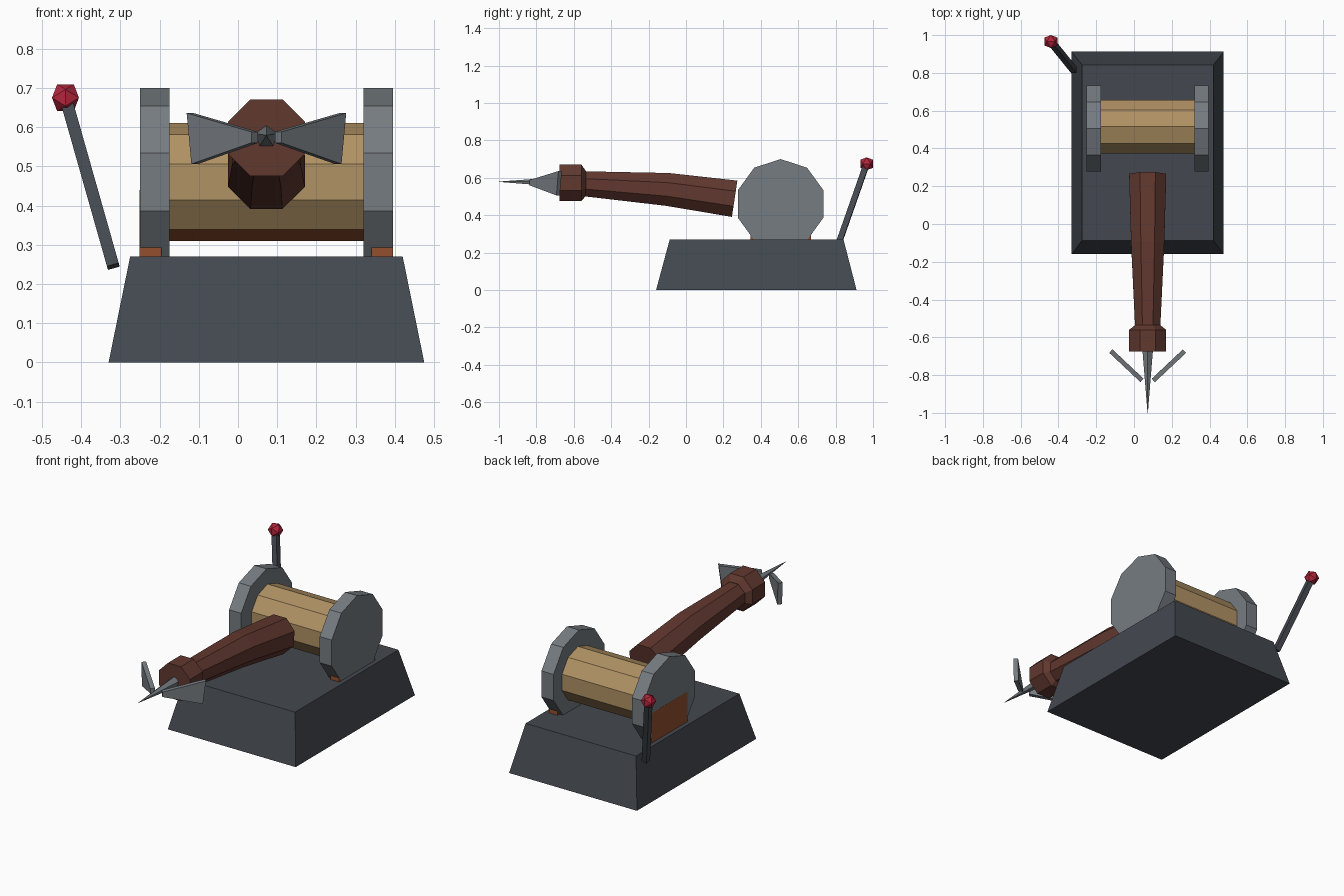
import bpy, bmesh, math
from mathutils import Vector, Matrix

if "Cube" in bpy.data.objects:
    bpy.data.objects.remove(bpy.data.objects["Cube"])


def srgb(r, g, b):
    return tuple(((c / 255 + 0.055) / 1.055) ** 2.4 for c in (r, g, b)) + (1,)


def material(name, *rgb):
    m = bpy.data.materials.new(name)
    m.diffuse_color = srgb(*rgb)
    m.use_nodes = True
    m.node_tree.nodes["Principled BSDF"].inputs["Base Color"].default_value = m.diffuse_color
    return m


IRON = material("dark iron", 68, 73, 80)
STEEL = material("grey steel", 118, 124, 129)
ROPE = material("tan rope", 176, 146, 100)
WOOD = material("red brown wood", 97, 56, 47)
RUST = material("rust", 148, 80, 46)
RED = material("red", 178, 38, 60)


def finish(name, bm, *mats):
    bmesh.ops.recalc_face_normals(bm, faces=bm.faces)
    me = bpy.data.meshes.new(name)
    bm.to_mesh(me)
    bm.free()
    for m in mats:
        me.materials.append(m)
    ob = bpy.data.objects.new(name, me)
    bpy.context.collection.objects.link(ob)
    return ob


def loft(name, rings, *mats):
    """Skin a list of equal-length point rings and cap both ends."""
    bm = bmesh.new()
    vs = [[bm.verts.new(p) for p in r] for r in rings]
    n = len(vs[0])
    for a, b in zip(vs, vs[1:]):
        for i in range(n):
            j = (i + 1) % n
            bm.faces.new((a[i], a[j], b[j], b[i]))
    bm.faces.new(vs[0])
    bm.faces.new(vs[-1])
    return finish(name, bm, *mats)


def ring(c, u, v, r, n, start):
    c, u, v = Vector(c), Vector(u), Vector(v)
    return [c + r * (math.cos(a) * u + math.sin(a) * v)
            for a in (start + math.tau * i / n for i in range(n))]


def rect(x0, x1, y0, y1, z):
    return [(x0, y0, z), (x1, y0, z), (x1, y1, z), (x0, y1, z)]


CX = 0.0725            # middle of the mechanism
X, Y, Z = (1, 0, 0), (0, 1, 0), (0, 0, 1)

# Tapered base
loft("base", [rect(-0.33, 0.475, -0.16, 0.912, 0),
              rect(-0.275, 0.42, -0.087, 0.842, 0.27)], IRON)


# Ten-sided drum and end discs
def wheel(name, x0, x1, y, r, *mats):
    return loft(name, [ring((x, y, 0.46), Y, Z, r, 10, math.pi / 2) for x in (x0, x1)], *mats)


drum = wheel("drum", -0.178, 0.32, 0.515, 0.15, ROPE, RUST)
for p in drum.data.polygons:
    if p.normal.z < -0.9:
        p.material_index = 1

for side, s in (("left", -1), ("right", 1)):
    wheel(side + "_disc", CX + s * 0.247, CX + s * 0.323, 0.506, 0.24, STEEL)
    # Rust mounting block under each disc
    xs = sorted((CX + s * 0.268, CX + s * (0.3235 if s < 0 else 0.3225)))
    loft(side + "_mount", [rect(*xs, 0.345, 0.667, z) for z in (0.24, 0.44)], RUST)


# Octagonal arm, given as (y, z, half width, tilt)
def octagon(y, z, half, tilt=0):
    v = (0, math.sin(tilt), math.cos(tilt))
    return ring((CX, y, z), X, v, half / math.cos(math.pi / 8), 8, math.pi / 8)


loft("arm", [octagon(-0.56, 0.569, 0.066), octagon(-0.1, 0.538, 0.088, 0.1),
             octagon(0.26, 0.488, 0.098, 0.15)], WOOD)
loft("arm_collar", [octagon(-0.675, 0.573, 0.098), octagon(-0.56, 0.573, 0.098),
                    octagon(-0.535, 0.57, 0.066)], WOOD)

# Spike
loft("spike", [ring((CX, y, 0.575 + dz), X, Z, r, 5, math.pi / 2)
               for y, r, dz in ((-0.66, 0.03, 0), (-1.0, 0.001, 0.004))], STEEL)

# Barbs swept back either side of the spike
for side, s in (("left", -1), ("right", 1)):
    t = Vector((s * 0.009, -0.010, 0)) 
    nrm = Vector((s * 0.0085, 0.009, 0)) * -1
    outline = [(0.030, -0.828, 0.560), (0.030, -0.828, 0.588),
               (0.195, -0.673, 0.636), (0.183, -0.684, 0.506)]
    pts = [Vector((CX + s * x, y, z)) for x, y, z in outline]
    off = Vector((s * 0.0085, -0.009, 0))
    loft(side + "_barb", [[p - off for p in pts], [p + off for p in pts]], STEEL)

# Lever rod and faceted knob
a, b = Vector((-0.318, 0.815, 0.245)), Vector((-0.44, 0.966, 0.675))
d = (b - a).normalized()
u = d.cross(Vector(Y)).normalized()
v = d.cross(u)
loft("lever_rod", [ring(p, u, v, 0.022, 4, math.pi / 4) for p in (a, b)], IRON)

bm = bmesh.new()
g = (1 + 5 ** 0.5) / 2
for i in (-1, 1):
    for j in (-g, g):
        for p in ((i, 0, j), (j, i, 0), (0, j, i)):
            bm.verts.new(b + Vector(p) * 0.0212)
bmesh.ops.convex_hull(bm, input=bm.verts)
finish("lever_knob", bm, RED)
